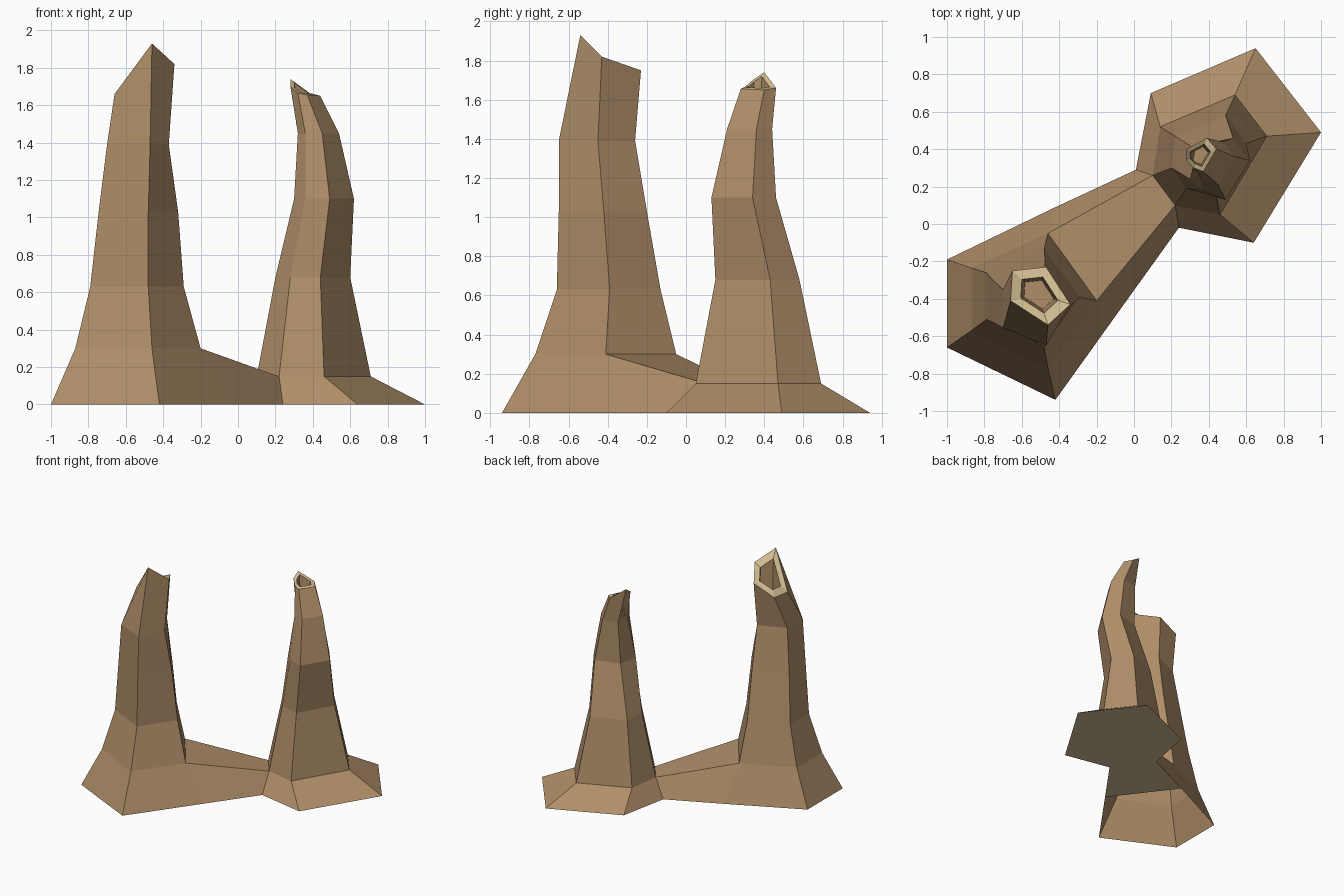
import bpy
from mathutils import Vector

if "Cube" in bpy.data.objects:
    bpy.data.objects.remove(bpy.data.objects["Cube"])


def material(name, rgb):
    m = bpy.data.materials.new(name)
    m.diffuse_color = (*rgb, 1)
    m.use_nodes = True
    m.node_tree.nodes["Principled BSDF"].inputs["Base Color"].default_value = m.diffuse_color
    return m


EARTH = material("earth", (0.43, 0.27, 0.14))
PALE = material("pale_earth", (0.65, 0.52, 0.29))


def make_object(name, verts, faces, mats):
    me = bpy.data.meshes.new(name)
    me.from_pydata(verts, [], faces)
    me.materials.append(EARTH)
    me.materials.append(PALE)
    for p, m in zip(me.polygons, mats):
        p.material_index = m
    ob = bpy.data.objects.new(name, me)
    bpy.context.collection.objects.link(ob)
    return ob


def chimney(name, rings, top_z, open_side, rim, floor, closed):
    """rings: (z, outline); open_side: lowest wall left out where the ridge joins."""
    n = len(top_z)
    loops = [[Vector((x, y, z)) for x, y in pts] for z, pts in rings]
    for v, z in zip(loops[-1], top_z):
        v.z = z
    # pale rim, then the hollow going down to its floor
    c = sum(loops[-1], Vector()) / n
    rim_index = len(loops)
    loops.append([c + (v - c) * rim for v in loops[-1]])
    hollow = [c + (v - c) * rim * 0.8 for v in loops[-2]]
    for v in hollow:
        v.z = floor
    loops.append(hollow)
    faces, mats = [], []
    for k in range(1, len(loops)):
        for i in range(n):
            if k == 1 and i == open_side:
                continue
            j = (i + 1) % n
            a, b = (k - 1) * n, k * n
            faces.append((a + i, a + j, b + j, b + i))
            mats.append(int(k == rim_index))
    faces.append([(len(loops) - 1) * n + i for i in range(n)])
    mats.append(0)
    if closed:
        faces.append(list(reversed(range(n))))
        mats.append(1)
    make_object(name, [v for l in loops for v in l], faces, mats)
    return loops


# Tall five-sided chimney: front, right, back, back left, front left
left = chimney("tall_chimney", [
    (0.00, [(-.42, -.94), (-.04, -.41), (-.42, .09), (-1, -.19), (-1, -.66)]),
    (0.30, [(-.46, -.77), (-.20, -.41), (-.46, -.05), (-.87, -.235), (-.87, -.57)]),
    (0.63, [(-.48, -.66), (-.29, -.39), (-.48, -.13), (-.79, -.26), (-.79, -.51)]),
    (1.03, [(-.48, -.65), (-.32, -.42), (-.475, -.20), (-.745, -.31), (-.745, -.53)]),
    (1.39, [(-.47, -.65), (-.37, -.45), (-.48, -.26), (-.70, -.35), (-.70, -.555)]),
    (1.70, [(-.46, -.54), (-.34, -.43), (-.47, -.23), (-.65, -.25), (-.66, -.41)]),
], [1.93, 1.82, 1.75, 1.67, 1.66], 1, 0.62, 1.4, False)

# Short six-sided chimney: front right, right, back right, back left, left, front left
right = chimney("short_chimney", [
    (0.00, [(.64, -.10), (1, .49), (.65, .94), (.09, .70), (.01, .29), (.24, -.02)]),
    (0.15, [(.46, .05), (.71, .47), (.54, .69), (.14, .52), (.10, .26), (.22, .10)]),
    (0.68, [(.44, .15), (.60, .43), (.49, .58), (.22, .47), (.20, .30), (.28, .19)]),
    (1.10, [(.49, .13), (.62, .34), (.53, .46), (.33, .40), (.30, .24), (.36, .18)]),
    (1.45, [(.45, .21), (.54, .36), (.47, .44), (.34, .42), (.32, .32), (.36, .24)]),
    (1.66, [(.37, .28), (.44, .40), (.39, .46), (.28, .40), (.28, .34), (.32, .30)]),
], [1.655, 1.65, 1.66, 1.74, 1.70, 1.665], 4, 0.66, 1.5, True)

# Sloping ridge between the two bases
ends = [left[0][1], left[1][1], left[1][2], left[0][2],
        right[0][5], right[1][5], right[1][4], right[0][4]]
make_object("ridge", ends,
            [(0, 4, 5, 1), (1, 5, 6, 2), (2, 6, 7, 3), (3, 7, 4, 0)],
            [0, 0, 0, 1])
